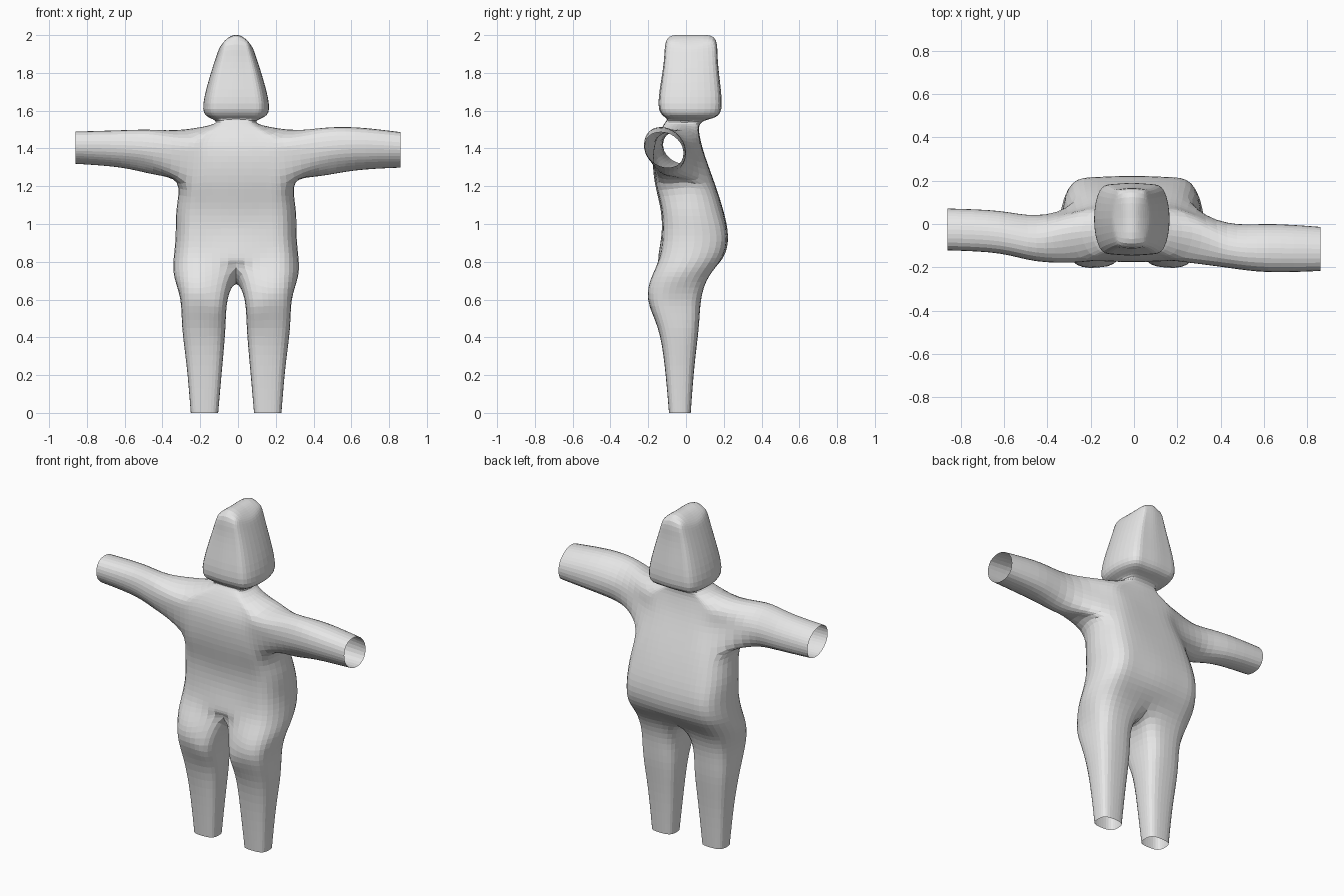
import bpy, bmesh
from mathutils import Vector

cube = bpy.data.objects.get("Cube")
if cube:
    bpy.data.objects.remove(cube)

CX = -0.01                      # centre line of the figure
bm = bmesh.new()


def vert(x, y, z):
    return bm.verts.new((x, y, z))


def bridge(a, b):
    """Join two closed loops of equal length with quads."""
    n = len(a)
    for i in range(n):
        quad = [a[i], a[(i + 1) % n], b[(i + 1) % n], b[i]]
        bm.faces.new(quad)


def body_ring(z, w, f, b, kf=0.8, kb=0.8, lift=0, crown=0):
    """Twelve points: five in front, one at the side, five behind, one at the side."""
    m = (f + b) / 2
    cols = (-0.85, -0.5, 0, 0.5, 0.85)

    def row(y, k):
        pts = []
        for u in cols:
            t = k if abs(u) > 0.6 else (0.97 if u else 1)
            pts.append(vert(CX + u * w, m + t * (y - m), z + crown * (1 - u * u)))
        return pts
    front, back = row(f, kf), row(b, kb)
    return front + [vert(CX + w, m, z + lift)] + back[::-1] + [vert(CX - w, m, z + lift)]


# Torso, from crotch to neck
torso = [body_ring(*r) for r in (
    (0.72, 0.327, -0.185, 0.125),
    (0.82, 0.33, -0.147, 0.195),
    (0.94, 0.32, -0.13, 0.222),
    (1.08, 0.315, -0.135, 0.195, 0.8, 0.75),
    (1.22, 0.315, -0.165, 0.15, 0.85, 0.7),
    (1.36, 0.30, -0.175, 0.10, 1, 0.75),
    (1.455, 0.28, -0.155, 0.075, 1, 0.8, 0.045),
    (1.53, 0.118, -0.115, 0.075, 0.75, 0.75),
)]
hips = torso[0]
hips[2].co = (CX, -0.125, 0.77)
hips[8].co = (CX, 0.10, 0.72)

# Head, from chin to crown
head = [body_ring(*r) for r in (
    (1.56, 0.135, -0.105, 0.14),
    (1.61, 0.174, -0.143, 0.187),
    (1.75, 0.148, -0.133, 0.18),
    (1.89, 0.104, -0.115, 0.167),
    (1.945, 0.08, -0.09, 0.145, 0.85, 0.85, 0, 0.045),
)]
rings = torso + head
for lower, upper in zip(rings, rings[1:]):
    bridge(lower, upper)

# Crown cap
top = rings[-1]
ridge = [top[11]] + [vert(CX + u * 0.08, 0.028, 1.945 + 0.055 * (1 - u * u))
                     for u in (-0.5, 0, 0.5)] + [top[5]]
back = top[10:5:-1]
for i in range(4):
    bm.faces.new([top[i], top[i + 1], ridge[i + 1], ridge[i]])
    bm.faces.new([ridge[i], ridge[i + 1], back[i + 1], back[i]])


def box_ring(lo, hi, corners, place):
    """Eight points round a rounded box, starting at (lo, lo)."""
    signs = ((-1, -1), (0, -1), (1, -1), (1, 0), (1, 1), (0, 1), (-1, 1), (-1, 0))
    pts = []
    for i, (p, q) in enumerate(signs):
        k = corners[i // 2] if i % 2 == 0 else 1
        a = (lo[0] + hi[0]) / 2 + p * k * (hi[0] - lo[0]) / 2
        b = (lo[1] + hi[1]) / 2 + q * k * (hi[1] - lo[1]) / 2
        pts.append(vert(*place(a, b)))
    return pts


# Legs, open at the bottom
crotch = vert(CX, -0.03, 0.685)
for side in (1, -1):
    order = (2, 3, 4, 5, 6, 7, 8) if side > 0 else (2, 1, 0, 11, 10, 9, 8)
    loop = [hips[i] for i in order] + [crotch]
    for z, xi, xo, f, b in ((0.60, 0.045, 0.295, -0.20, 0.08),
                            (0.45, 0.057, 0.285, -0.15, 0.067),
                            (0.25, 0.073, 0.262, -0.113, 0.045),
                            (0, 0.095, 0.24, -0.09, 0.025)):
        ring = box_ring((xi, f), (xo, b), (0.8,) * 4,
                        lambda x, y: (CX + side * x, y, z))
        bridge(loop, ring)
        loop = ring

# Arms, open at the wrists
arms = {
    1: ((0.43, -0.20, 0.005, 1.255, 1.505), (0.62, -0.22, -0.002, 1.285, 1.51),
        (0.86, -0.215, -0.015, 1.30, 1.485)),
    -1: ((-0.45, -0.17, 0.04, 1.265, 1.497), (-0.62, -0.135, 0.058, 1.30, 1.495),
         (-0.86, -0.12, 0.07, 1.32, 1.488)),
}
low, mid, high = torso[4:7]
for side, rows in arms.items():
    f, s, b = (4, 5, 6) if side > 0 else (0, 11, 10)
    loop = [low[f], low[s], low[b], mid[b], high[b], high[s], high[f], mid[f]]
    bmesh.ops.delete(bm, geom=[mid[s]], context='VERTS')
    for x, y0, y1, z0, z1 in rows:
        ring = box_ring((y0, z0), (y1, z1), (0.65, 0.8, 0.65, 0.8),
                        lambda y, z: (x, y, z))
        bridge(loop, ring)
        loop = ring

bmesh.ops.recalc_face_normals(bm, faces=bm.faces)


def limit(v):
    """Where the smoothed surface carries this cage point."""
    if v.is_boundary:
        near = [e.other_vert(v).co for e in v.link_edges if e.is_boundary]
        return (4 * v.co + near[0] + near[1]) / 6
    n = len(v.link_edges)
    total = n * n * v.co
    for e in v.link_edges:
        total = total + 4 * e.other_vert(v).co
    for face in v.link_faces:
        opposite = [w for w in face.verts
                    if w != v and not any(v in e.verts and w in e.verts for e in face.edges)]
        total = total + opposite[0].co
    return total / (n * (n + 5))


# Push the cage outward so the smoothed skin passes through the drawn points
goal = {v: v.co.copy() for v in bm.verts}
for step in range(14):
    shift = {v: goal[v] - limit(v) for v in bm.verts}
    for v, d in shift.items():
        v.co += d

mesh = bpy.data.meshes.new("body")
bm.to_mesh(mesh)
bm.free()
body = bpy.data.objects.new("body", mesh)
bpy.context.collection.objects.link(body)

smooth = body.modifiers.new("smooth_skin", 'SUBSURF')
smooth.levels = smooth.render_levels = 2
smooth.use_limit_surface = True

# Plain grey skin
grey = bpy.data.materials.new("light_grey")
grey.use_nodes = True
colour = (0.8, 0.8, 0.8, 1)
grey.diffuse_color = colour
grey.node_tree.nodes["Principled BSDF"].inputs["Base Color"].default_value = colour
mesh.materials.append(grey)
